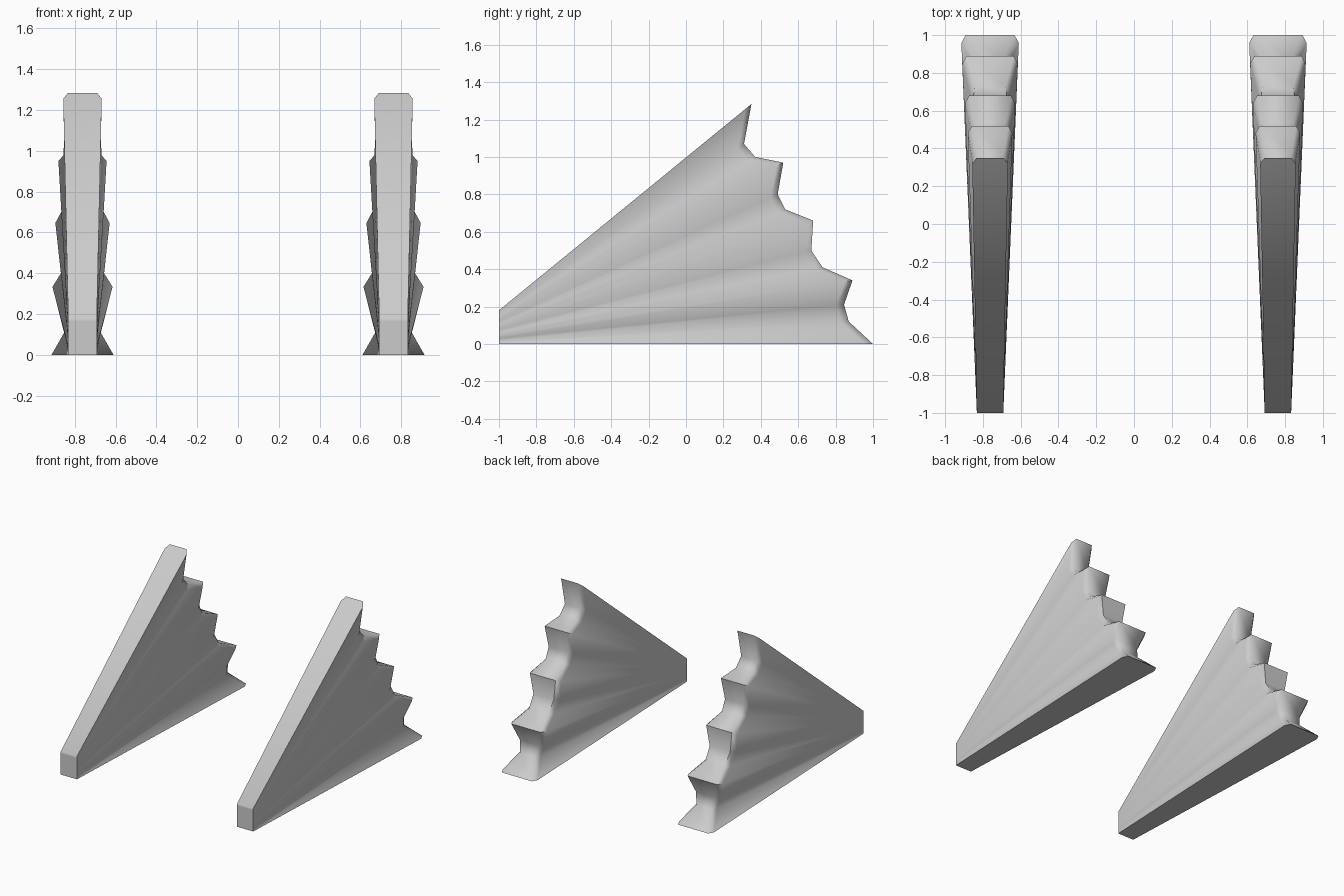
import bpy, bmesh
from mathutils import Vector

if "Cube" in bpy.data.objects:
    bpy.data.objects.remove(bpy.data.objects["Cube"])

# Scalloped rear edge of a fin, bottom to top: y, z, half thickness
EDGE = [(1.0, 0.0, .152), (.87, .12, .085), (.845, .21, .105),
        (.89, .34, .147), (.73, .41, .105), (.67, .50, .11),
        (.68, .66, .133), (.53, .72, .102), (.49, .80, .104),
        (.52, .97, .118), (.37, 1.0, .094), (.31, 1.07, .09),
        (.35, 1.283, .094)]
ROOT_Y, ROOT_H, ROOT_HALF = -1.0, .18, .07
CHAMFER_BACK, CHAMFER_IN = .042, .022


def make_fin(name, cx):
    bm = bmesh.new()
    n = len(EDGE)
    # Pleated sides: each row runs from the root to a chamfered rear edge
    sides = []
    for s in (-1, 1):
        rows = []
        for i, (y, z, h) in enumerate(EDGE):
            root = Vector((ROOT_Y, ROOT_H * i / (n - 1)))
            end = Vector((y, z))
            full = end + (root - end).normalized() * CHAMFER_BACK
            pts = [(root, ROOT_HALF), (full, h), (end, h - CHAMFER_IN)]
            rows.append([bm.verts.new((cx + s * w, p.x, p.y)) for p, w in pts])
        sides.append(rows)
        for a, b in zip(rows, rows[1:]):
            for c in range(2):
                bm.faces.new((a[c], a[c + 1], b[c + 1], b[c]))
    left, right = sides
    # Root face and scalloped rear face
    bm.faces.new((left[0][0], right[0][0], *[r[0] for r in right[1:]],
                  *[r[0] for r in reversed(left[1:])]))
    for i in range(n - 1):
        bm.faces.new((left[i][2], right[i][2], right[i + 1][2], left[i + 1][2]))
    # Flat underside and sloping top
    for i in (0, n - 1):
        bm.faces.new(left[i] + right[i][::-1])
    bmesh.ops.recalc_face_normals(bm, faces=bm.faces)
    mesh = bpy.data.meshes.new(name)
    bm.to_mesh(mesh)
    bm.free()
    ob = bpy.data.objects.new(name, mesh)
    bpy.context.collection.objects.link(ob)
    bpy.ops.object.select_all(action='DESELECT')
    ob.select_set(True)
    bpy.context.view_layer.objects.active = ob
    bpy.ops.object.shade_smooth_by_angle(angle=1.0)


# Pair of matching fins
make_fin("left_fin", -.762)
make_fin("right_fin", .762)
